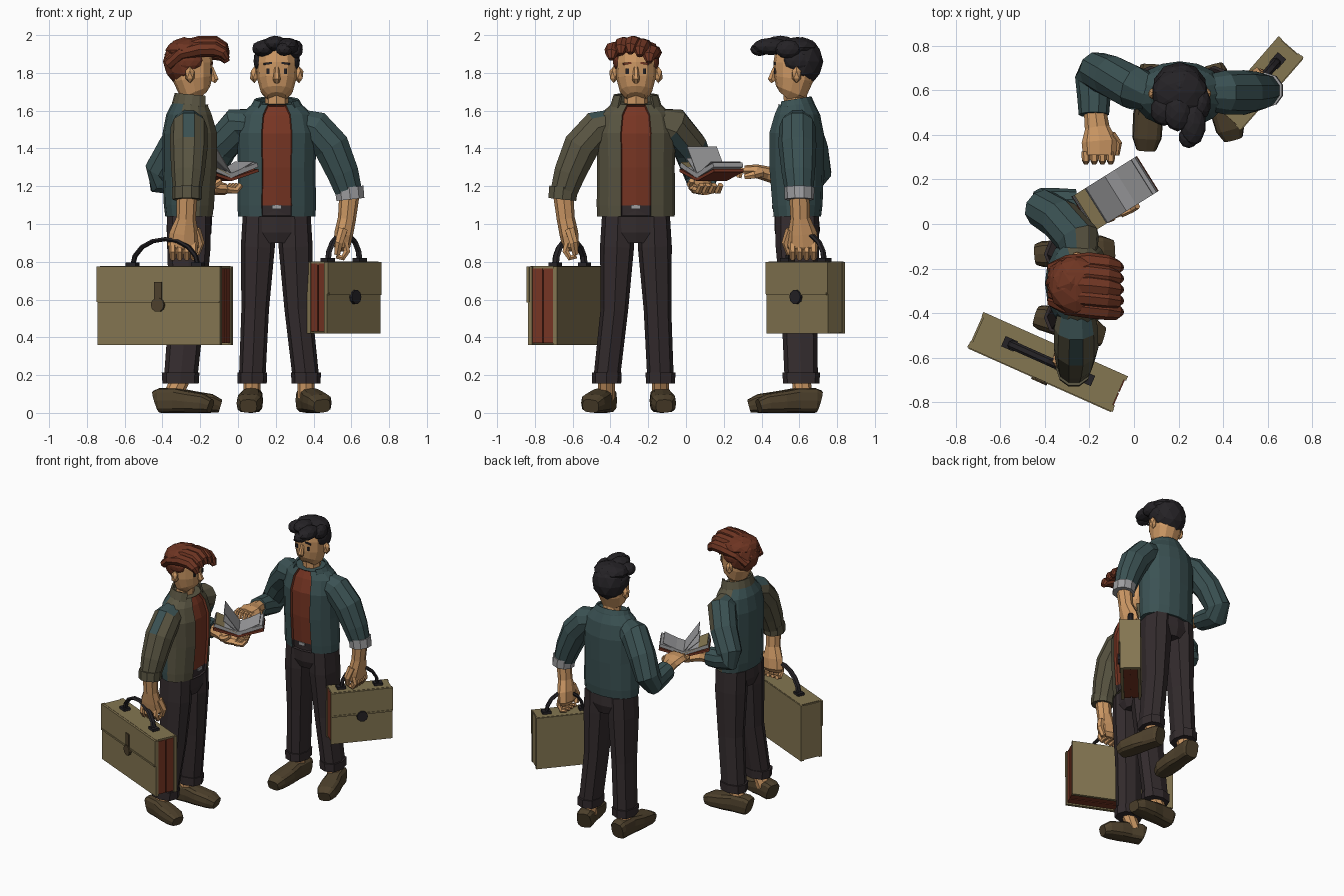
import bpy, bmesh, math
from mathutils import Matrix, Vector

if "Cube" in bpy.data.objects:
    bpy.data.objects.remove(bpy.data.objects["Cube"])


def material(name, *rgb):
    m = bpy.data.materials.new(name)
    m.diffuse_color = (*rgb, 1)
    m.use_nodes = True
    m.node_tree.nodes["Principled BSDF"].inputs["Base Color"].default_value = (*rgb, 1)
    return m


TEAL = material("teal cloth", .043, .083, .086)
OLIVE = material("olive cloth", .1, .09, .054)
RED = material("brick red", .185, .036, .017)
AUBURN = material("auburn hair", .155, .035, .016)
BLACK = material("black hair", .018, .016, .019)
SKIN = material("skin", .62, .32, .13)
PANTS = material("dark trousers", .034, .025, .027)
SHOE = material("brown leather", .075, .052, .025)
TAN = material("tan leather", .23, .18, .083)
GREY = material("grey paper", .34, .34, .35)
WORLD = Matrix()
X, Y, Z = Vector((1, 0, 0)), Vector((0, 1, 0)), Vector((0, 0, 1))
move, turn = Matrix.Translation, Matrix.Rotation


def finish(name, bm, mats, M):
    bmesh.ops.transform(bm, matrix=M, verts=bm.verts)
    bmesh.ops.recalc_face_normals(bm, faces=bm.faces)
    me = bpy.data.meshes.new(name)
    bm.to_mesh(me)
    bm.free()
    for m in mats:
        me.materials.append(m)
    ob = bpy.data.objects.new(name, me)
    bpy.context.scene.collection.objects.link(ob)
    return ob


def loft(name, rings, mats, M=WORLD, ref=X, n=8, power=2, rule=None, sink=None, caps=True):
    """Skin rings (x, y, z, half width along ref, other half width)."""
    bm, loops = bmesh.new(), []
    pts = [Vector(r[:3]) for r in rings]
    for i, r in enumerate(rings):
        t = (pts[min(i + 1, len(pts) - 1)] - pts[max(i - 1, 0)]).normalized()
        u = (ref - t * ref.dot(t)).normalized()
        v = t.cross(u)
        loop = []
        for k in range(n):
            a = math.tau * k / n
            c, s = math.cos(a), math.sin(a)
            c, s = (math.copysign(abs(w) ** (2 / power), w) for w in (c, s))
            loop.append(bm.verts.new(pts[i] + u * c * r[3] + v * s * r[-1]))
        loops.append(loop)
    for a, b in zip(loops, loops[1:]):
        for k in range(n):
            bm.faces.new((a[k], a[k - 1], b[k - 1], b[k]))
    if caps:
        bm.faces.new(loops[0])
        bm.faces.new(loops[-1])
    bmesh.ops.recalc_face_normals(bm, faces=bm.faces)
    if rule:
        drop = []
        for f in bm.faces:
            i = rule(f.calc_center_median(), f.normal)
            if i < 0:
                drop.append(f)
            else:
                f.material_index = i
        bmesh.ops.delete(bm, geom=drop, context='FACES')
    if sink is not None:
        front = [f for f in bm.faces if f.material_index in sink]
        bmesh.ops.inset_region(bm, faces=front, thickness=.003, depth=-.016)
    return finish(name, bm, mats, M)


def box(name, size, mat, M):
    bm = bmesh.new()
    bmesh.ops.create_cube(bm, size=1, matrix=Matrix.Diagonal((*size, 1)))
    return finish(name, bm, [mat], M)


def blob(name, c, r, mat, M, sub=2):
    bm = bmesh.new()
    bmesh.ops.create_icosphere(bm, subdivisions=sub, radius=1, matrix=move(c) @ Matrix.Diagonal((*r, 1)))
    return finish(name, bm, [mat], M)


def fingers(name, base, spread, bends, M=WORLD, r=.019):
    for i in range(4):
        root = Vector(base) + Vector(spread) * (i - 1.5)
        rings = [(*(root + Vector(b)), r * (1 - .12 * j)) for j, b in enumerate(bends)]
        loft(f"{name}_{i + 1}", rings, [SKIN], M, Vector(spread), 6)


def person(who, M, hair, cloth, cuff, back, collar_top):
    """Faces -y, with the hanging arm on +x; back shifts the feet."""
    # Legs, turn-ups, ankles and shoes
    loft(who + "_hips", [(0, .03, .9, .12, .1), (0, .03, .96, .18, .12), (0, .02, 1.12, .18, .115)], [PANTS], M, n=12)
    for side, s, x, toe in (("outer", 1, .155, .24), ("inner", -1, -.13, -.15)):
        y = .05 + back * .4
        loft(f"{who}_{side}_leg", [(s * .095, .03, 1.04, .085, .115), (s * .1, .03, .88, .09, .115),
             (s * .114, .04, .55, .073, .095), (x, y, .18, .07, .088)], [PANTS], M, power=2.5)
        loft(f"{who}_{side}_turn_up", [(x, y, .155, .077, .096), (x, y, .215, .079, .1)], [PANTS], M, power=2.5)
        heel = Vector((x, .12 + back, 0))
        tip = Vector((toe, (-.175 if s > 0 else -.225) + back * 1.5, 0))
        loft(f"{who}_{side}_ankle", [(x, .06 + back, .08, .045, .05), (x, y, .18, .045, .05)], [SKIN], M)
        shape = ((-.07, .05, .06), (0, .058, .066), (.3, .058, .066), (.55, .068, .058), (.85, .066, .05), (1, .045, .036))
        rings = [(*(heel.lerp(tip, f) + Z * h), w, h) for f, w, h in shape]
        loft(f"{who}_{side}_shoe", rings, [SHOE], M, X, 12, 3.2)

    # Jacket with the shirt front sunk into the opening
    def jacket(c, n):
        if abs(c.x) < .5 * (.02 - c.y) and abs(n.z) < .7:
            return 2 if c.z < 1.09 else 1
        return 3 if n.y > .25 else 0
    loft(who + "_jacket", [(0, .025, 1.04, .205, .13), (0, .025, 1.1, .208, .138), (0, .02, 1.3, .205, .15),
         (0, .02, 1.48, .212, .15), (0, .025, 1.58, .19, .125), (0, .02, 1.64, .125, .095)],
         [cloth, RED, PANTS, TEAL], M, n=16, rule=jacket, sink=(1, 2))
    box(who + "_buckle", (.05, .008, .022), GREY, M @ move((0, -.1, 1.09)))
    collar = loft(who + "_collar", [(0, .02, 1.58, .15, .11), (0, .015, 1.63, .135, .105), (0, .01, collar_top, .118, .095)],
                  [cloth], M, n=16, rule=lambda c, n: -1 if c.y < -.065 else 0, caps=False)
    collar.modifiers.new("Thickness", 'SOLIDIFY').thickness = .014

    # Hanging arm
    loft(who + "_hanging_sleeve", [(.1, .03, 1.54, .075), (.2, .03, 1.51, .098), (.29, .03, 1.41, .1),
         (.35, .035, 1.27, .088), (.385, .04, 1.16, .073)], [cloth, TEAL], M, Y, 10,
         rule=lambda c, n: 1 if c.z > 1.5 and n.z > .6 else 0)
    loft(who + "_sleeve_cuff", [(.383, .04, 1.195, .08), (.39, .04, 1.13, .078)], [cuff], M, Y, 10)
    loft(who + "_hanging_hand", [(.385, .04, 1.16, .054), (.372, .045, 1.03, .052, .048), (.355, .055, .95, .078, .05),
         (.345, .06, .88, .084, .044), (.345, .06, .855, .06, .025)], [SKIN], M, Y)
    fingers(who + "_grip_finger", (.36, .06, .9), (0, .037, 0),
            [(0, 0, 0), (.012, 0, -.045), (-.01, 0, -.08), (-.045, 0, -.07)], M, .022)
    loft(who + "_grip_thumb", [(.35, -.005, .97, .028), (.33, -.03, .9, .024), (.32, -.01, .84, .018)], [SKIN], M, Y, 6)

    # Head
    loft(who + "_neck", [(0, .025, 1.58, .065), (0, .015, 1.74, .06)], [SKIN], M)
    loft(who + "_head", [(0, -.03, 1.67, .05, .045), (0, -.005, 1.7, .085, .085), (0, .01, 1.77, .104, .105),
         (0, .015, 1.85, .108, .112), (0, .02, 1.92, .1, .105), (0, .025, 1.96, .06, .07)], [SKIN], M, n=12, power=2.3)
    loft(who + "_nose", [(0, -.09, 1.83, .012, .01), (0, -.108, 1.765, .02, .022), (0, -.1, 1.75, .014, .012)], [SKIN], M, n=6)
    for side, s in (("left", 1), ("right", -1)):
        box(f"{who}_{side}_eye", (.016, .008, .028), BLACK, M @ move((s * .046, -.089, 1.808)))
        box(f"{who}_{side}_brow", (.045, .009, .011), hair, M @ move((s * .047, -.091, 1.85)) @ turn(s * .15, 4, 'Y'))
        blob(f"{who}_{side}_ear", (s * .118, .025, 1.79), (.026, .028, .045), SKIN, M, 1)
        blob(f"{who}_{side}_side_hair", (s * .09, .03, 1.865), (.034, .075, .055), hair, M)
    blob(who + "_hair_cap", (0, .055, 1.86), (.122, .112, .13), hair, M)


# Standing partner and the partner turned sideways
A = move((.205, .56, 0))
B = move((-.23, -.265, 0)) @ Matrix(((0, -1, 0, 0), (-1, 0, 0, 0), (0, 0, 1, 0), (0, 0, 0, 1)))
person("dark_haired", A, BLACK, TEAL, GREY, 0, 1.66)
person("auburn_haired", B, AUBURN, OLIVE, OLIVE, .06, 1.685)

# Dark curls, longest beside the parting
for i, (c, r) in enumerate([((0, .03, 1.935), (.125, .11, .055)), ((-.07, -.05, 1.93), (.062, .07, .045)),
                            ((-.01, -.06, 1.955), (.062, .085, .042)), ((.06, -.11, 1.94), (.058, .1, .046)),
                            ((.1, -.02, 1.925), (.04, .07, .05)), ((.04, -.17, 1.925), (.045, .05, .036))]):
    blob(f"dark_curl_{i + 1}", c, r, BLACK, A)

# Auburn quiff of overlapping locks, combed from back to front
blob("auburn_crown", (.01, .03, 1.92), (.134, .125, .065), AUBURN, B)
for i in range(5):
    x = -.09 + .05 * i
    drop = 4 * (x - .02) ** 2
    rings = [(x * .7, .14, 1.875, .03), (x * .9, .07, 1.935, .045, .035), (x, -.03, 1.957, .048, .04),
             (x + .01, -.11, 1.957, .046, .04), (x + .02, -.155, 1.935, .035, .03), (x + .02, -.172, 1.905, .016)]
    loft(f"auburn_lock_{i + 1}", [(a, b, c - drop, *r) for a, b, c, *r in rings], [AUBURN], B, X, 8)

# Reaching arm of the standing partner
loft("reaching_sleeve", [(.11, .58, 1.54, .075), (0, .61, 1.52, .1), (-.1, .66, 1.4, .095), (-.165, .685, 1.27, .088),
     (-.18, .65, 1.22, .085), (-.18, .57, 1.235, .075), (-.18, .49, 1.25, .068)], [TEAL], n=10)
loft("reaching_hand", [(-.175, .51, 1.25, .05), (-.165, .43, 1.265, .056, .04), (-.155, .37, 1.28, .08, .036),
     (-.155, .31, 1.28, .074, .03)], [SKIN])
fingers("reaching_finger", (-.16, .325, 1.28), (.037, 0, 0), [(0, 0, 0), (0, -.035, .002), (0, -.045, -.035)], r=.021)
loft("reaching_thumb", [(-.105, .4, 1.27, .024), (-.075, .36, 1.26, .022), (-.08, .31, 1.25, .015)], [SKIN], n=6)

# Bent arm of the turned partner
loft("bent_sleeve", [(-.24, -.17, 1.54, .075), (-.25, -.07, 1.52, .1), (-.33, .02, 1.41, .095), (-.41, .07, 1.28, .088),
     (-.41, .08, 1.235, .082), (-.34, .088, 1.225, .073), (-.26, .088, 1.22, .068)], [TEAL, OLIVE], ref=Y, n=10,
     rule=lambda c, n: 1 if n.x > .2 and c.z > 1.42 else 0)
loft("bent_hand", [(-.28, .088, 1.22, .05), (-.2, .08, 1.205, .046, .04), (-.13, .085, 1.19, .073, .036),
     (-.07, .105, 1.185, .07, .032)], [SKIN], ref=Y)
fingers("bent_finger", (-.085, .1, 1.182), (-.016, .034, 0), [(0, 0, 0), (.05, .02, -.005), (.075, .033, .025)], r=.021)
loft("bent_thumb", [(-.16, .035, 1.2, .026), (-.12, .025, 1.21, .022), (-.09, .03, 1.23, .015)], [SKIN], ref=Y, n=6)

# Open book
book = move((-.085, .135, 1.235)) @ turn(math.radians(32), 4, 'Z')


def leaf(name, side, angle, thick, lift, mat, width):
    tilt = turn(math.radians(-side * angle), 4, 'Y')
    box(name, (width, .185, thick), mat, book @ tilt @ move((side * width / 2, 0, lift)))


for side, s in (("left", -1), ("right", 1)):
    leaf(side + "_cover", s, 16, .016, 0, RED, .178)
    leaf(side + "_pages", s, 19, .024, .02, GREY, .182)
for s, angle, mat, width in ((1, 27, GREY, .17), (-1, 24, TAN, .182), (-1, 40, GREY, .15), (-1, 55, GREY, .2)):
    leaf(f"loose_page_{angle}", s, angle, .004, .02, mat, width)


def briefcase(who, x, y, angle, length, depth, low, high, red_end, strap):
    M = move((x, y, low)) @ turn(math.radians(angle), 4, 'Z')
    h = high - low

    def part(name, size, c, mat=TAN):
        return box(f"{who}_case_{name}", size, mat, M @ move(c))
    # Shell, gusset and flap
    for side, s in (("front", -1), ("back", 1)):
        part(side + "_panel", (length, .022, h), (0, s * (depth / 2 - .014), h / 2))
        part(side + "_gusset_fold", (length - .012, depth * .34, h - .02), (0, s * depth * .19, h / 2), RED)
    part("gusset_core", (length - .03, depth * .3, h - .03), (0, 0, h / 2), RED)
    part("plain_end", (.03, depth - .04, h - .01), (-red_end * (length / 2 - .018), 0, h / 2))
    part("lid", (length * .97, depth - .02, .02), (0, 0, h - .008))
    part("flap", (length + .004, .014, h * .45), (0, -depth / 2 + .002, h * .775))
    part("flap_edge", (length - .01, .018, .012), (0, -depth / 2, h * .555))
    # Clasp
    if strap:
        part("strap", (.045, .009, .12), (0, -depth / 2 - .008, h * .66), SHOE)
    stud = [(0, -depth / 2 + d, h * .51, .038) for d in (0, -.018)]
    loft(who + "_case_stud", stud, [SHOE if strap else BLACK], M, X, 10)
    # Handle
    w = min(.19, length * .3)
    arch = [(w * math.cos(a), 0, h + .145 * math.sin(a), .02, .012) for a in (math.pi * k / 8 for k in range(9))]
    loft(who + "_case_handle", arch, [BLACK], M, Y, 6)
    for s in (-1, 1):
        part("handle_mount" + ("_left" if s < 0 else "_right"), (.06, .05, .025), (s * w, 0, h + .008), BLACK)


briefcase("small", .56, .635, 49, .43, .145, .42, .8, -1, False)
briefcase("large", -.385, -.615, -24, .71, .172, .36, .775, 1, True)
